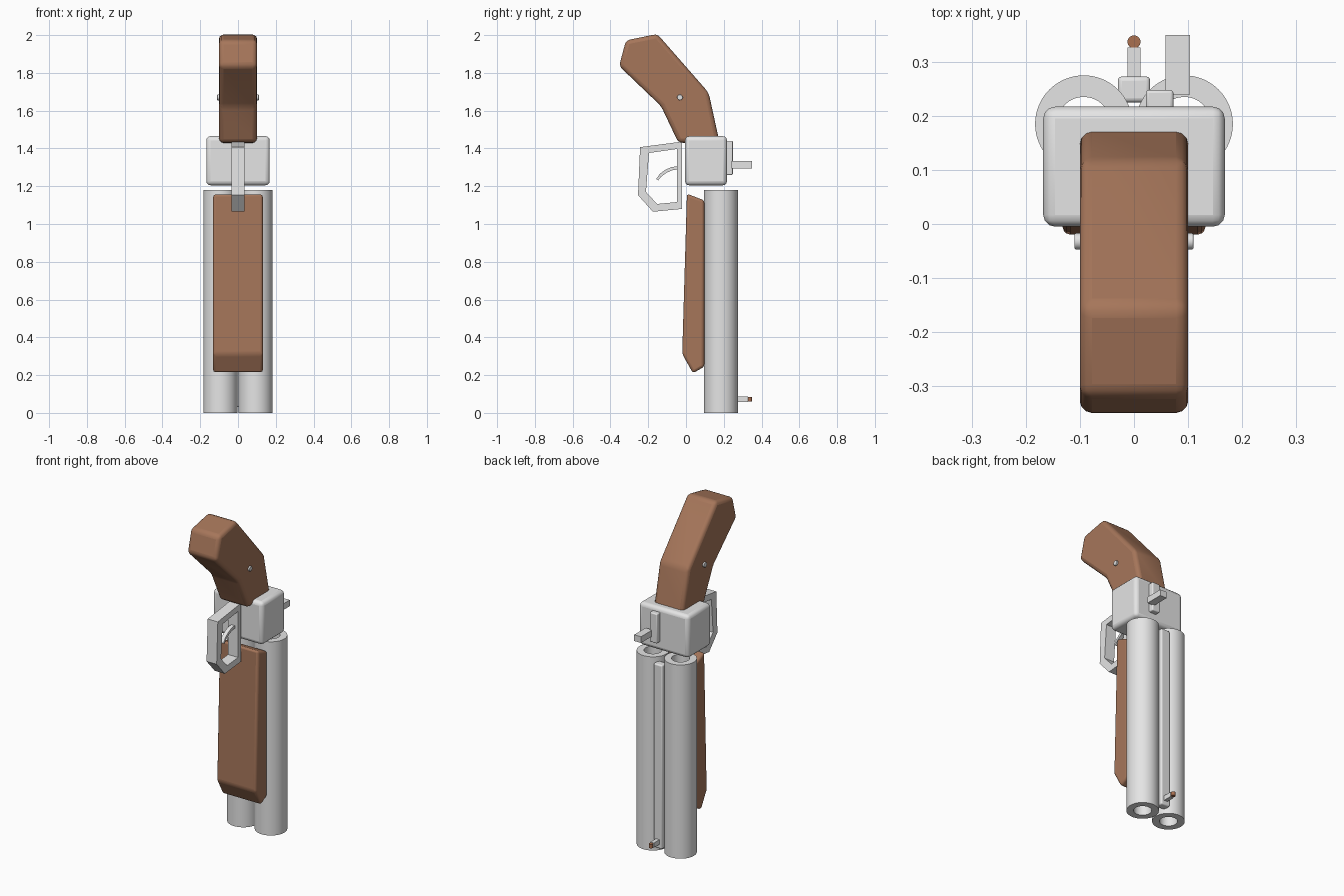
import bpy, bmesh, math
from mathutils import Matrix

if "Cube" in bpy.data.objects:
    bpy.data.objects.remove(bpy.data.objects["Cube"])


def material(name, rgb):
    m = bpy.data.materials.new(name)
    m.diffuse_color = (*rgb, 1)
    m.use_nodes = True
    m.node_tree.nodes["Principled BSDF"].inputs["Base Color"].default_value = m.diffuse_color
    return m


STEEL = material("light steel", (0.78, 0.78, 0.78))
WOOD = material("brown wood", (0.38, 0.18, 0.102))
COPPER = material("copper", (0.40, 0.16, 0.08))


def finish(name, bm, mat, bevel=0, segments=3):
    bmesh.ops.recalc_face_normals(bm, faces=bm.faces)
    me = bpy.data.meshes.new(name)
    bm.to_mesh(me)
    bm.free()
    me.materials.append(mat)
    ob = bpy.data.objects.new(name, me)
    bpy.context.collection.objects.link(ob)
    if bevel:
        mod = ob.modifiers.new("bevel", "BEVEL")
        mod.width, mod.segments = bevel, segments
        mod.limit_method, mod.angle_limit = "ANGLE", math.radians(15)
    bpy.ops.object.select_all(action="DESELECT")
    ob.select_set(True)
    bpy.context.view_layer.objects.active = ob
    bpy.ops.object.shade_smooth_by_angle(angle=math.radians(30))
    return ob


def box(name, lo, hi, mat, bevel=0):
    bm = bmesh.new()
    size = [b - a for a, b in zip(lo, hi)]
    mid = [(a + b) / 2 for a, b in zip(lo, hi)]
    bmesh.ops.create_cube(bm, size=1, matrix=Matrix.Translation(mid) @ Matrix.Diagonal((*size, 1)))
    return finish(name, bm, mat, bevel)


def slab(name, profile, half, mat, bevel=0):
    """Side profile in (y, z), extruded across x."""
    bm = bmesh.new()
    face = bm.faces.new([bm.verts.new((-half, y, z)) for y, z in profile])
    ext = bmesh.ops.extrude_face_region(bm, geom=[face])["geom"]
    bmesh.ops.translate(bm, verts=[v for v in ext if isinstance(v, bmesh.types.BMVert)], vec=(2 * half, 0, 0))
    return finish(name, bm, mat, bevel)


def cylinder(name, centre, radius, depth, mat, axis="Z", bevel=0):
    bm = bmesh.new()
    rot = Matrix.Rotation(math.pi / 2, 4, "Y") if axis == "X" else Matrix.Identity(4)
    bmesh.ops.create_cone(bm, cap_ends=True, segments=32, radius1=radius, radius2=radius,
                          depth=depth, matrix=Matrix.Translation(centre) @ rot)
    return finish(name, bm, mat, bevel)


def ring_sweep(name, rings, mat):
    """Joins closed loops in sequence, the last back to the first."""
    bm = bmesh.new()
    loops = [[bm.verts.new(p) for p in r] for r in rings]
    n = len(loops[0])
    for a, b in zip(loops, loops[1:] + loops[:1]):
        for i in range(n):
            j = (i + 1) % n
            bm.faces.new((a[i], a[j], b[j], b[i]))
    return finish(name, bm, mat)


# Twin hollow barrels
for side, label in ((-1, "left"), (1, "right")):
    rings = [[(side * 0.093 + r * math.cos(i * math.tau / 64), 0.185 + r * math.sin(i * math.tau / 64), z)
              for i in range(64)]
             for r, z in ((0.09, 0), (0.09, 1.18), (0.05, 1.18), (0.05, 0))]
    ring_sweep(label + "_barrel", rings, STEEL)

# Rib between the barrels, with front sight and bead
box("barrel_rib", (-0.03, 0.225, 0.03), (0.03, 0.273, 1.15), STEEL, 0.008)
box("front_sight", (-0.012, 0.265, 0.057), (0.012, 0.327, 0.086), STEEL)
cylinder("sight_bead", (0, 0.337, 0.0715), 0.012, 0.024, COPPER)

# Receiver block with opening lever
box("receiver", (-0.168, -0.005, 1.205), (0.168, 0.217, 1.465), STEEL, 0.022)
box("lever_plate", (0.022, 0.21, 1.26), (0.073, 0.248, 1.44), STEEL, 0.006)
box("lever", (0.058, 0.24, 1.295), (0.104, 0.35, 1.333), STEEL)

# Pistol grip and its cross pin
slab("grip", [(-0.04, 1.43), (0.178, 1.43), (0.12, 1.695), (-0.152, 2.006), (-0.318, 1.972),
              (-0.354, 1.836), (-0.132, 1.624)], 0.1, WOOD, 0.022)
cylinder("grip_pin", (0, -0.032, 1.67), 0.015, 0.22, STEEL, "X", 0.003)

# Wooden fore-end
slab("fore_end", [(0.005, 1.16), (0.097, 1.125), (0.097, 0.245), (0.037, 0.21), (-0.02, 0.312)],
     0.132, WOOD, 0.014)

# Trigger guard loop
outer = [(-0.243, 1.407), (-0.02, 1.436), (-0.02, 1.08), (-0.175, 1.065), (-0.254, 1.153)]
inner = [(-0.196, 1.376), (-0.048, 1.397), (-0.048, 1.116), (-0.153, 1.106), (-0.212, 1.17)]
ring_sweep("trigger_guard", [[(x, y, z) for y, z in pts] for x, pts in
                             ((-0.034, outer), (0.034, outer), (0.034, inner), (-0.034, inner))], STEEL)

# Curved trigger
arc = [(-0.04, 1.305), (-0.075, 1.302), (-0.108, 1.288), (-0.138, 1.266), (-0.158, 1.238)]
under = [(y + 0.006, z - 0.016) for y, z in arc[:-1]] + [(-0.147, 1.231)]
slab("trigger", arc + under[::-1], 0.012, STEEL)
